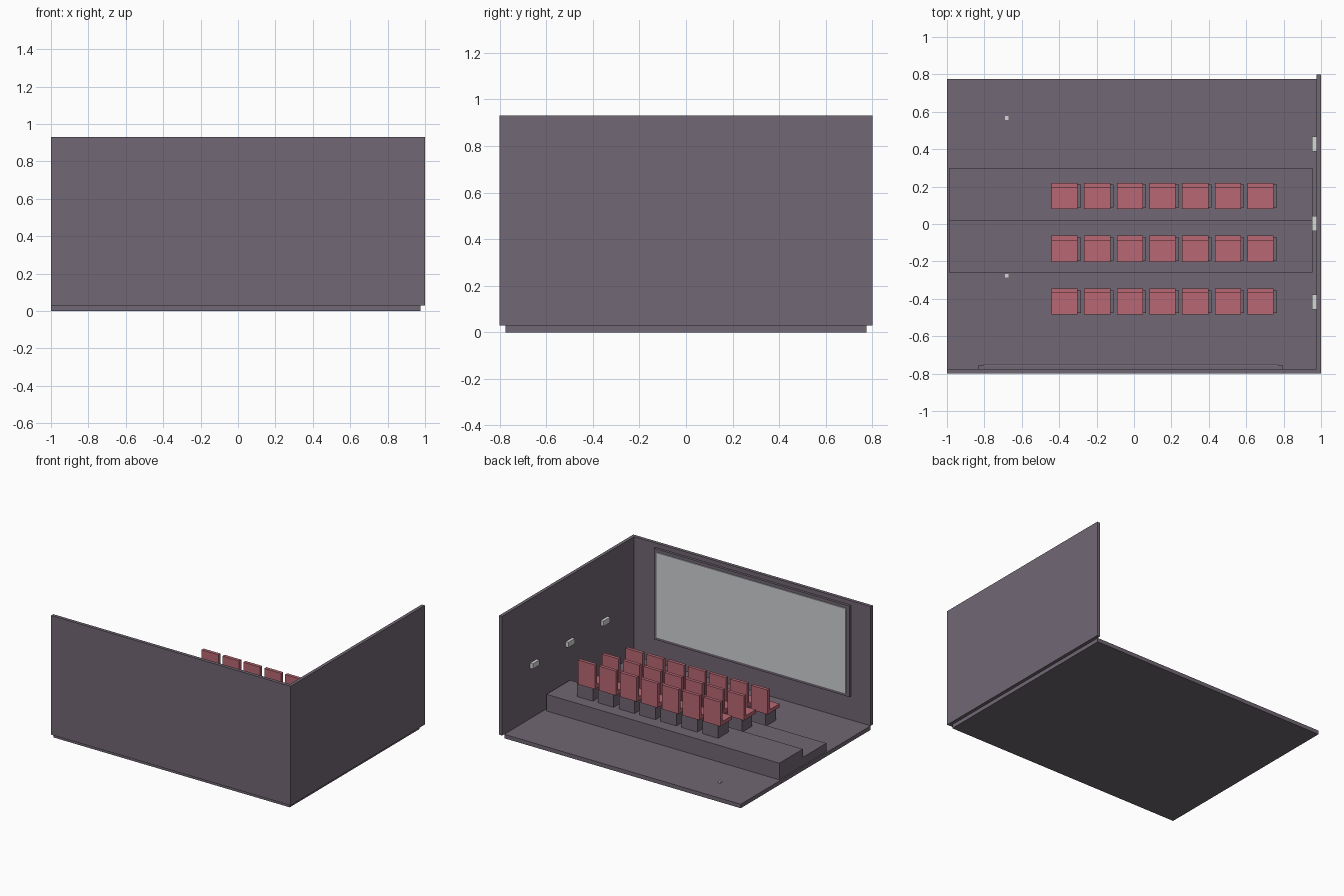
import bpy
import bmesh
from mathutils import Vector

cube = bpy.data.objects.get("Cube")
if cube:
    bpy.data.objects.remove(cube, do_unlink=True)


def make_material(name, r, g, b):
    def linear(c):
        return (((c / 255) + 0.055) / 1.055) ** 2.4
    colour = (linear(r), linear(g), linear(b), 1)
    mat = bpy.data.materials.new(name)
    mat.use_nodes = True
    mat.diffuse_color = colour
    mat.node_tree.nodes["Principled BSDF"].inputs["Base Color"].default_value = colour
    return mat


mauve = make_material("mauve grey", 113, 103, 115)
red = make_material("seat red", 184, 104, 116)
screen_grey = make_material("screen grey", 206, 209, 213)
lamp_white = make_material("lamp white", 215, 215, 217)


def box(name, xs, ys, zs, mat):
    """Box spanning the given (low, high) range on each axis."""
    bm = bmesh.new()
    bmesh.ops.create_cube(bm, size=1)
    low, high = (Vector(c) for c in zip(xs, ys, zs))
    for v in bm.verts:
        v.co = Vector([l + (h - l) * (c + 0.5) for l, h, c in zip(low, high, v.co)])
    mesh = bpy.data.meshes.new(name)
    bm.to_mesh(mesh)
    bm.free()
    mesh.materials.append(mat)
    obj = bpy.data.objects.new(name, mesh)
    bpy.context.collection.objects.link(obj)
    return obj


FLOOR = 0.03
RISE = 0.063

# Room shell
box("floor", (-1, 0.975), (-0.775, 0.775), (0, FLOOR), mauve)
box("screen_wall", (-1, 1), (-0.8, -0.775), (FLOOR, 0.93), mauve)
box("side_wall", (0.975, 1), (-0.775, 0.8), (FLOOR, 0.93), mauve)

# Raised seating platforms
box("low_platform", (-0.99, 0.955), (-0.26, 0.02), (FLOOR, FLOOR + RISE), mauve)
box("high_platform", (-0.99, 0.955), (0.02, 0.30), (FLOOR, FLOOR + 2 * RISE), mauve)

# Screen with its backing frame
box("screen_frame", (-0.835, 0.797), (-0.775, -0.757), (0.21, 0.897), mauve)
box("screen", (-0.807, 0.772), (-0.757, -0.75), (0.232, 0.873), screen_grey)

# Three rows of seven seats, one row per level
for row in range(3):
    y = -0.415 + 0.2825 * row
    z = FLOOR + RISE * row
    for col in range(7):
        x = -0.371 + 0.1746 * col
        tag = f"{row + 1}_{col + 1}"
        box("seat_base_" + tag, (x - 0.045, x + 0.087),
            (y - 0.062, y + 0.06), (z, z + 0.1), mauve)
        box("seat_cushion_" + tag, (x - 0.07, x + 0.07),
            (y - 0.07, y + 0.045), (z + 0.1, z + 0.128), red)
        box("seat_back_" + tag, (x - 0.07, x + 0.07),
            (y + 0.045, y + 0.07), (z + 0.1, z + 0.284), red)

# Wall lamps
for i, y in enumerate((-0.417, 0.003, 0.427)):
    box(f"wall_lamp_{i + 1}", (0.953, 0.975), (y - 0.04, y + 0.04), (0.41, 0.45), lamp_white)

# Small floor lights
for i, y in enumerate((-0.277, 0.567)):
    box(f"floor_light_{i + 1}", (-0.69, -0.67), (y - 0.01, y + 0.01),
        (FLOOR, FLOOR + 0.008), lamp_white)
